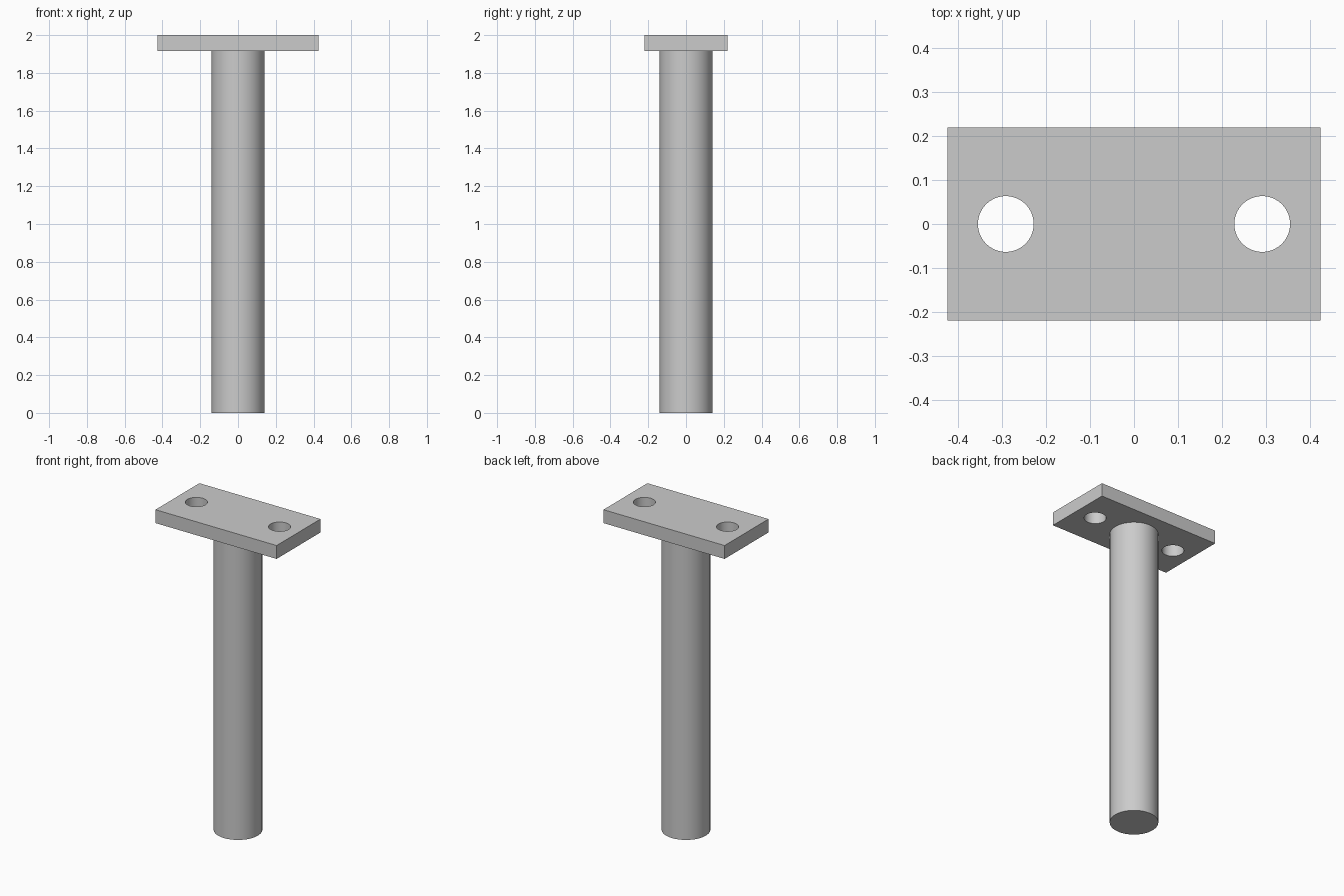
import bpy
from math import radians

cube = bpy.data.objects.get("Cube")
if cube:
    bpy.data.objects.remove(cube, do_unlink=True)

HEIGHT = 2.0
PLATE_X, PLATE_Y, PLATE_Z = 0.85, 0.44, 0.085
POST_RADIUS = 0.14
HOLE_RADIUS, HOLE_X = 0.0635, 0.292

# Plain grey metal
grey = bpy.data.materials.new("grey_metal")
grey.use_nodes = True
colour = (0.6, 0.6, 0.6, 1)
grey.diffuse_color = colour
grey.node_tree.nodes["Principled BSDF"].inputs["Base Color"].default_value = colour


def cylinder(name, radius, depth, location):
    bpy.ops.mesh.primitive_cylinder_add(vertices=64, radius=radius, depth=depth, location=location)
    obj = bpy.context.object
    obj.name = name
    obj.data.materials.append(grey)
    return obj


def smooth(obj):
    bpy.ops.object.select_all(action="DESELECT")
    obj.select_set(True)
    bpy.context.view_layer.objects.active = obj
    bpy.ops.object.shade_smooth_by_angle(angle=radians(30))


# Round post, ending at the underside of the plate
post_height = HEIGHT - PLATE_Z
post = cylinder("post", POST_RADIUS, post_height, (0, 0, post_height / 2))
smooth(post)

# Rectangular mounting plate
plate_centre = HEIGHT - PLATE_Z / 2
bpy.ops.mesh.primitive_cube_add(size=1, location=(0, 0, plate_centre))
plate = bpy.context.object
plate.name = "mounting_plate"
plate.scale = (PLATE_X, PLATE_Y, PLATE_Z)
bpy.ops.object.transform_apply(location=False, rotation=False, scale=True)
plate.data.materials.append(grey)

# Screw holes through the plate
for side, sign in (("left", 1), ("right", -1)):
    cutter = cylinder(side + "_hole_cutter", HOLE_RADIUS, PLATE_Z * 3, (sign * HOLE_X, 0, plate_centre))
    cutter.hide_render = True
    cut = plate.modifiers.new(side + "_hole", "BOOLEAN")
    cut.operation = "DIFFERENCE"
    cut.solver = "EXACT"
    cut.object = cutter
    bpy.context.view_layer.objects.active = plate
    bpy.ops.object.modifier_apply(modifier=cut.name)
    bpy.data.objects.remove(cutter, do_unlink=True)
smooth(plate)
